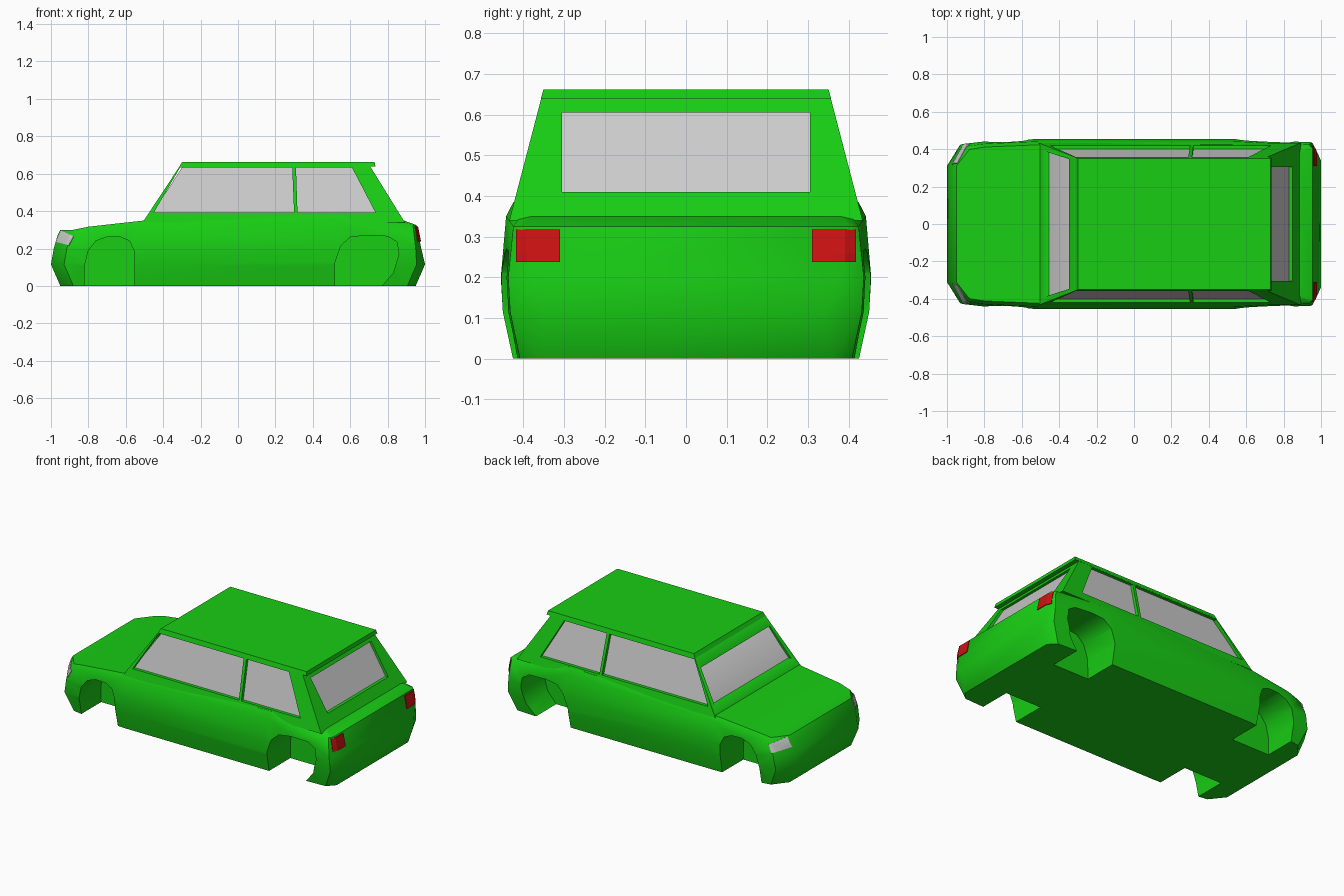
import bpy, bmesh, math
from mathutils import Vector
from mathutils.bvhtree import BVHTree

if "Cube" in bpy.data.objects:
    bpy.data.objects.remove(bpy.data.objects["Cube"])


def material(name, color):
    m = bpy.data.materials.new(name)
    m.diffuse_color = color
    m.use_nodes = True
    m.node_tree.nodes["Principled BSDF"].inputs["Base Color"].default_value = m.diffuse_color
    return m


GREEN = material("green paint", (0.009, 0.61, 0.007, 1))
RED = material("red lens", (0.6, 0.006, 0.006, 1))


def finish(name, bm, mat=None):
    bmesh.ops.recalc_face_normals(bm, faces=bm.faces)
    mesh = bpy.data.meshes.new(name)
    bm.to_mesh(mesh)
    bm.free()
    ob = bpy.data.objects.new(name, mesh)
    bpy.context.collection.objects.link(ob)
    if mat:
        mesh.materials.append(mat)
    return ob


def smooth(ob, degrees):
    bpy.ops.object.select_all(action="DESELECT")
    ob.select_set(True)
    bpy.context.view_layer.objects.active = ob
    bpy.ops.object.shade_smooth_by_angle(angle=math.radians(degrees))


def loft(name, rings, mat=None):
    """Rings hold points of the +y half; each is mirrored and capped in strips."""
    bm = bmesh.new()
    loops = []
    for half in rings:
        pts = list(half) + [(x, -y, z) for x, y, z in reversed(half)]
        loops.append([bm.verts.new(p) for p in pts])
    n = len(loops[0])
    for a, b in zip(loops, loops[1:]):
        for i in range(n):
            j = (i + 1) % n
            bm.faces.new((a[i], a[j], b[j], b[i]))
    for cap in (loops[0], loops[-1]):
        for i in range(n // 2 - 1):
            bm.faces.new((cap[i], cap[i + 1], cap[n - 2 - i], cap[n - 1 - i]))
    bmesh.ops.triangulate(bm, faces=bm.faces)
    return finish(name, bm, mat)


def prism(pts, axis, lo, hi):
    """Cutter: a 2D outline (other axis, z) extruded along x or y."""
    bm = bmesh.new()
    place = (lambda p, d: (p[0], d, p[1])) if axis == "y" else (lambda p, d: (d, p[0], p[1]))
    a = [bm.verts.new(place(p, lo)) for p in pts]
    b = [bm.verts.new(place(p, hi)) for p in pts]
    bm.faces.new(a)
    bm.faces.new(b)
    for i in range(len(pts)):
        j = (i + 1) % len(pts)
        bm.faces.new((a[i], a[j], b[j], b[i]))
    ob = finish("cutter", bm)
    ob.hide_render = True
    return ob


def cut(ob, cutter):
    mod = ob.modifiers.new("cut", "BOOLEAN")
    mod.operation = "DIFFERENCE"
    mod.solver = "EXACT"
    mod.object = cutter
    bpy.context.view_layer.objects.active = ob
    bpy.ops.object.modifier_apply(modifier=mod.name)
    bpy.data.objects.remove(cutter)


def ring(xf, xr, w, zf, zc, zm, zr, tail, drop):
    """Plan outline of the lower body with chamfered corners."""
    return [(xf, 0.31, zf), (xf + 0.07, w * 0.94, zf), (-0.8, w * 0.97, zf + (zc - zf) * 0.33),
            (-0.5, w, zc), (0.52, w, zm), (xr - drop, w * 0.96, zr), (xr, tail, zr)]


# Lower body
body = loft("lower_body", [
    ring(-0.95, 0.95, 0.425, 0, 0, 0, 0, 0.36, 0.045),
    ring(-1.0, 1.0, 0.45, 0.115, 0.115, 0.115, 0.115, 0.34, 0.045),
    ring(-0.985, 0.98, 0.455, 0.2, 0.2, 0.2, 0.2, 0.38, 0.03),
    ring(-0.965, 0.955, 0.442, 0.27, 0.325, 0.35, 0.325, 0.405, 0.02),
    ring(-0.95, 0.885, 0.424, 0.30, 0.35, 0.385, 0.35, 0.38, 0.015)], GREEN)

# Lamps draped on the bodywork
bm = bmesh.new()
bm.from_mesh(body.data)
tree = BVHTree.FromBMesh(bm)
bm.free()


def lamp(name, corners, direction, mat=None):
    n = 5
    d = Vector(direction)
    c = [Vector(p) for p in corners]
    bm = bmesh.new()
    grid = []
    for i in range(n):
        row = []
        for j in range(n):
            u, v = i / (n - 1), j / (n - 1)
            p = c[0].lerp(c[1], u).lerp(c[3].lerp(c[2], u), v)
            hit = tree.ray_cast(p, d)[0]
            row.append(bm.verts.new(hit - d * 0.006 if hit else p))
        grid.append(row)
    for i in range(n - 1):
        for j in range(n - 1):
            bm.faces.new((grid[i][j], grid[i + 1][j], grid[i + 1][j + 1], grid[i][j + 1]))
    ob = finish(name, bm, mat)
    ob.modifiers.new("thickness", "SOLIDIFY").thickness = 0.004


for side, s in (("right", -1), ("left", 1)):
    lamp(side + "_headlight", [(x, s, z) for x, z in
         ((-0.946, 0.296), (-0.974, 0.235), (-0.905, 0.218), (-0.88, 0.266))], (0, -s, 0))
    lamp(side + "_taillight", [(1.5, s * y, z) for y, z in
         ((0.31, 0.238), (0.418, 0.238), (0.418, 0.318), (0.31, 0.318))], (-1, 0, 0), RED)

# Wheel arches
front_arch = [(-0.82, -0.1), (-0.82, 0.11), (-0.80, 0.19), (-0.76, 0.24), (-0.70, 0.262),
              (-0.63, 0.262), (-0.58, 0.24), (-0.557, 0.19), (-0.55, -0.1)]
rear_arch = [(0.515, -0.1), (0.52, 0.13), (0.55, 0.215), (0.60, 0.26), (0.68, 0.27),
             (0.80, 0.265), (0.85, 0.235), (0.86, 0.17), (0.83, 0.07), (0.77, 0), (0.77, -0.1)]
for arch in (front_arch, rear_arch):
    for s in (-1, 1):
        cut(body, prism(arch, "y", *sorted((s * 0.21, s * 0.6))))
smooth(body, 40)

# Cabin frame with window openings
cabin = loft("cabin_frame", [
    [(-0.51, 0.434, 0.34), (0.892, 0.434, 0.34)],
    [(-0.305, 0.353, 0.65), (0.70, 0.353, 0.65)]], GREEN)
cut(cabin, prism([(-0.45, 0.392), (-0.31, 0.632), (0.29, 0.632), (0.30, 0.392)], "y", -1, 1))
cut(cabin, prism([(0.318, 0.392), (0.31, 0.632), (0.61, 0.632), (0.735, 0.392)], "y", -1, 1))
cut(cabin, prism([(-0.388, 0.395), (-0.347, 0.585), (0.347, 0.585), (0.388, 0.395)], "x", -1, -0.2))
cut(cabin, prism([(-0.305, 0.41), (-0.305, 0.605), (0.305, 0.605), (0.305, 0.41)], "x", 0.5, 1.5))
smooth(cabin, 58)

# Recessed glass
glass = loft("window_glass", [
    [(-0.486, 0.412, 0.345), (0.868, 0.412, 0.345)],
    [(-0.295, 0.337, 0.64), (0.69, 0.337, 0.64)]])
smooth(glass, 58)

# Roof panel with a small rear lip
loft("roof_panel", [
    [(-0.313, 0.357, 0.638), (0.735, 0.357, 0.638)],
    [(-0.30, 0.35, 0.662), (0.73, 0.35, 0.662)]], GREEN)
